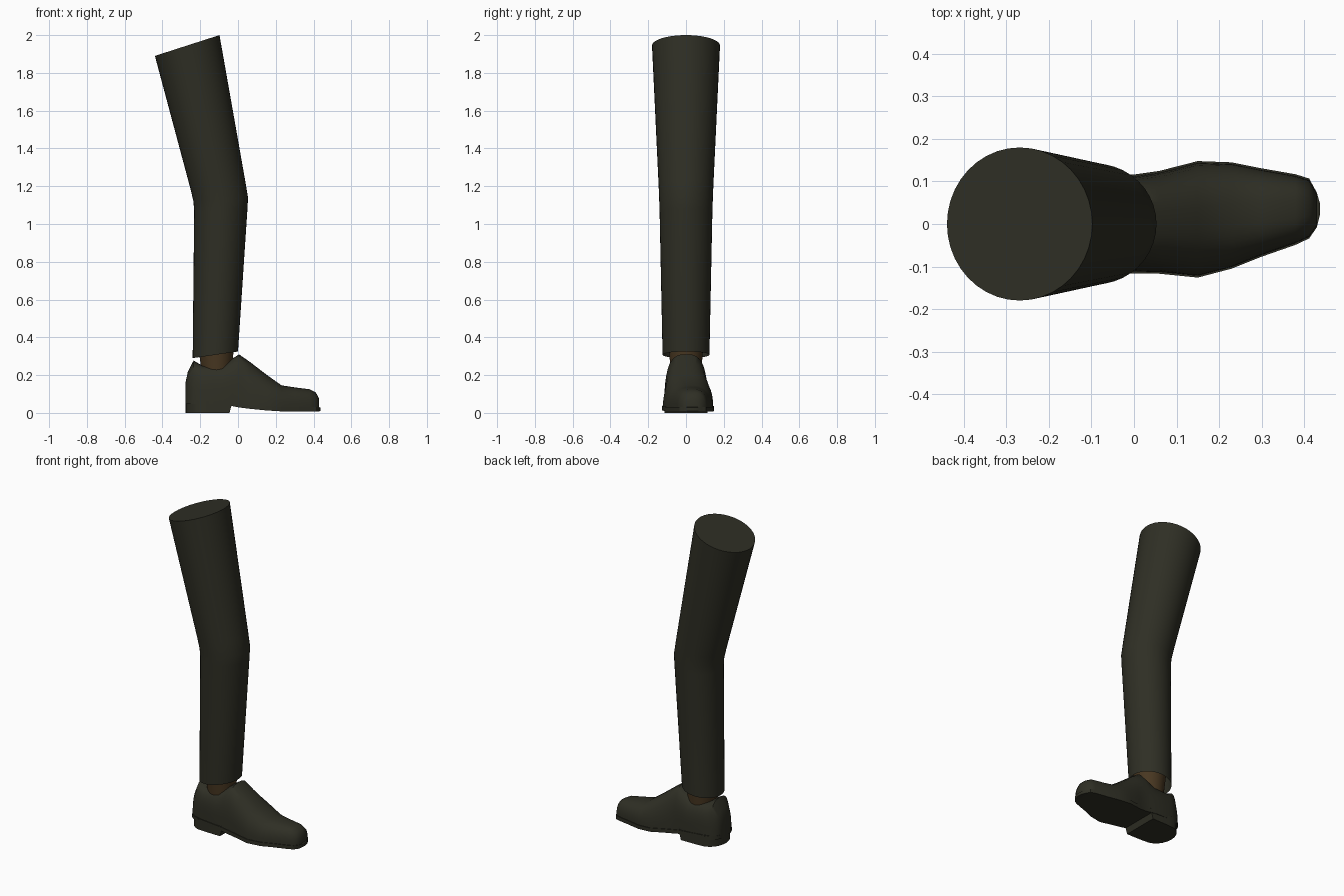
import bpy, bmesh, math

cube = bpy.data.objects.get("Cube")
if cube:
    bpy.data.objects.remove(cube, do_unlink=True)


def material(name, rgb):
    m = bpy.data.materials.new(name)
    m.use_nodes = True
    m.diffuse_color = (*rgb, 1)
    m.node_tree.nodes["Principled BSDF"].inputs["Base Color"].default_value = (*rgb, 1)
    return m


cloth = material("dark olive", (0.028, 0.028, 0.018))
brown = material("dark brown", (0.065, 0.038, 0.015))


def loft(name, rings, mat, start=True, end=True, angle=40):
    """Skin a list of equal-length closed rings, with optional end caps."""
    bm = bmesh.new()
    loops = [[bm.verts.new(p) for p in ring] for ring in rings]
    for a, b in zip(loops, loops[1:]):
        for i in range(len(a)):
            j = (i + 1) % len(a)
            bm.faces.new((a[i], a[j], b[j], b[i]))
    if start:
        bm.faces.new(loops[0][::-1])
    if end:
        bm.faces.new(loops[-1])
    bmesh.ops.recalc_face_normals(bm, faces=bm.faces)
    mesh = bpy.data.meshes.new(name)
    bm.to_mesh(mesh)
    bm.free()
    mesh.materials.append(mat)
    obj = bpy.data.objects.new(name, mesh)
    bpy.context.collection.objects.link(obj)
    bpy.ops.object.select_all(action='DESELECT')
    obj.select_set(True)
    bpy.context.view_layer.objects.active = obj
    bpy.ops.object.shade_smooth_by_angle(angle=math.radians(angle))
    return obj


def tilted_ring(back, front, half_y, n=40):
    """Ellipse spanning two (x, z) points, with a given half width in y."""
    ring = []
    for i in range(n):
        a = math.tau * i / n
        t = (1 + math.cos(a)) / 2
        ring.append((back[0] + (front[0] - back[0]) * t, half_y * math.sin(a),
                     back[1] + (front[1] - back[1]) * t))
    return ring


# Trouser leg, bent at the knee and open at the hem
loft("trouser_leg", [
    tilted_ring((-0.24, 0.29), (0.0, 0.325), 0.124),
    tilted_ring((-0.232, 1.07), (0.05, 1.08), 0.14),
    tilted_ring((-0.236, 1.12), (0.053, 1.14), 0.142),
    tilted_ring((-0.25, 1.18), (0.038, 1.23), 0.145),
    tilted_ring((-0.44, 1.89), (-0.098, 2.0), 0.18),
], cloth, start=False)

# Sock
loft("sock", [
    tilted_ring((-0.19, 0.2), (-0.035, 0.2), 0.08),
    tilted_ring((-0.205, 0.31), (-0.025, 0.31), 0.088),
    tilted_ring((-0.215, 0.42), (-0.02, 0.42), 0.098),
], brown)


def dome(x, right, left, bottom, top, power, n=20):
    """Flat-bottomed rounded section across the shoe."""
    ring = []
    for i in range(n + 1):
        a = math.pi * i / n
        c, s = math.cos(a), max(math.sin(a), 0)
        y = (left + right) / 2 + (left - right) / 2 * math.copysign(abs(c) ** (2 / power), c)
        ring.append((x, y, bottom + (top - bottom) * s ** (2 / power)))
    return ring


# Shoe upper: x, right edge, left edge, bottom, top, squareness
upper = [
    (-0.277, -0.045, 0.045, 0.06, 0.165, 2.2),
    (-0.265, -0.072, 0.072, 0.06, 0.22, 2.5),
    (-0.235, -0.095, 0.095, 0.06, 0.277, 3),
    (-0.19, -0.107, 0.107, 0.06, 0.25, 3.4),
    (-0.08, -0.114, 0.114, 0.055, 0.252, 3.4),
    (-0.03, -0.113, 0.113, 0.05, 0.287, 3.2),
    (0.005, -0.112, 0.113, 0.043, 0.31, 3),
    (0.06, -0.113, 0.121, 0.036, 0.272, 2.6),
    (0.15, -0.122, 0.144, 0.027, 0.203, 2.4),
    (0.23, -0.101, 0.141, 0.022, 0.146, 2.5),
    (0.3, -0.073, 0.127, 0.022, 0.135, 2.6),
    (0.38, -0.045, 0.113, 0.022, 0.125, 2.7),
    (0.412, -0.03, 0.103, 0.022, 0.108, 2.6),
    (0.43, -0.004, 0.07, 0.022, 0.075, 2.4),
]
loft("shoe_upper", [dome(*s) for s in upper], cloth, angle=50)

# Outsole follows the outline of the upper with a thin welt
sole = []
for x, right, left, bottom, top, power in upper:
    lo, hi = right - 0.004, left + 0.004
    base, lip = bottom - 0.014, bottom + 0.009
    sole.append([(x, lo, base), (x, hi, base), (x, hi, lip), (x, lo, lip)])
sole.append([(0.437, y, z) for y, z in ((0.02, 0.01), (0.05, 0.01), (0.05, 0.028), (0.02, 0.028))])
loft("outsole", sole, cloth, angle=30)

# Heel block with a rounded back and a raked breast
heel = []
for z, breast in ((0.0, -0.045), (0.064, -0.028)):
    ring = [(breast, -0.115, z), (breast, 0.115, z)]
    for i in range(13):
        a = math.pi * i / 12
        ring.append((-0.165 - 0.113 * math.sin(a) ** 0.8 if 0 < i < 12 else -0.165,
                     0.113 * math.cos(a), z))
    heel.append(ring)
loft("heel", heel, cloth, angle=30)
